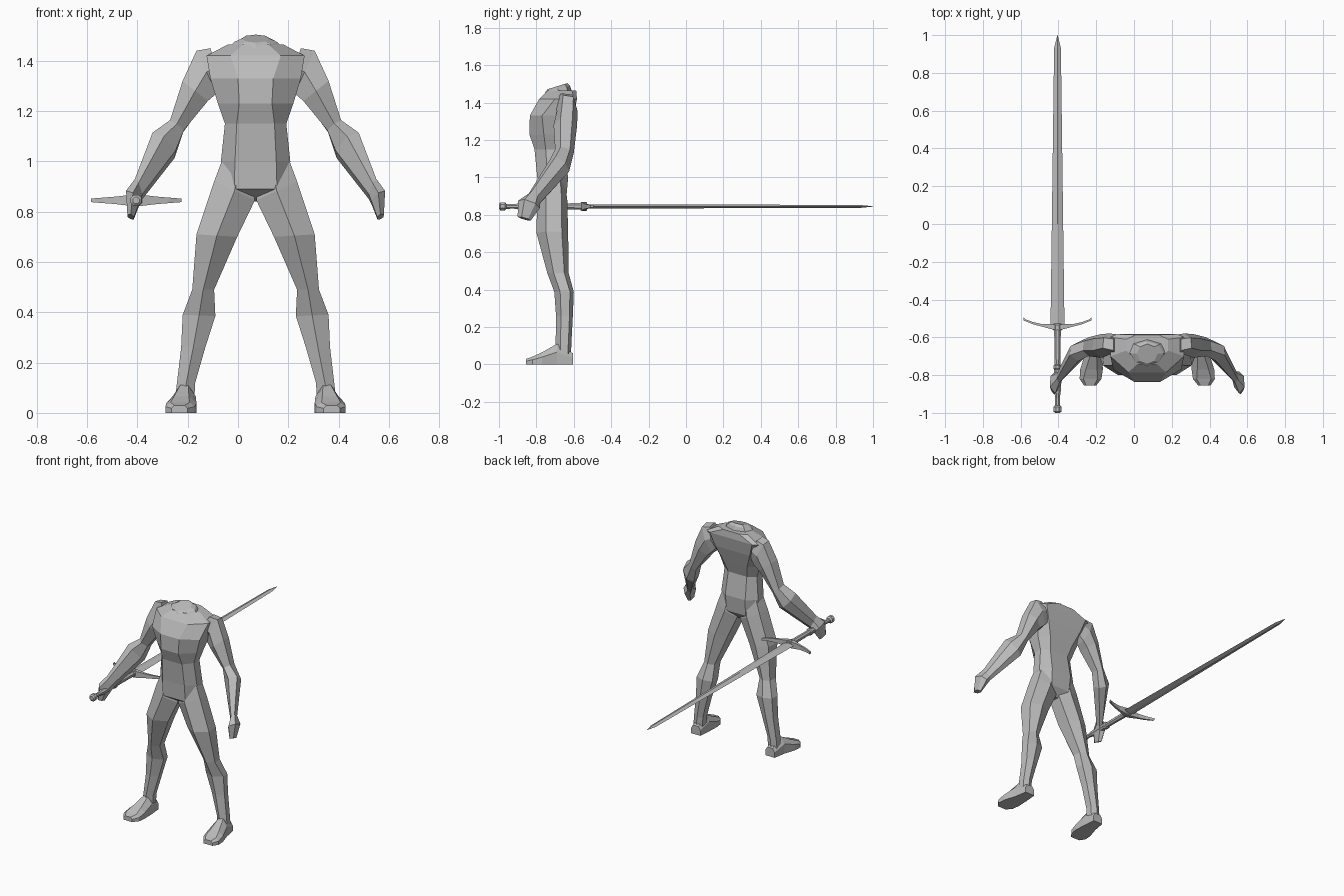
import bpy, bmesh, math
from mathutils import Vector

CX = 0.07                      # body centre line
SX, SZ = -0.405, 0.845         # sword axis

grey = bpy.data.materials.new("plain grey")
grey.diffuse_color = (0.5, 0.5, 0.5, 1)


def loft(name, rings, mirror=False):
    """Skin a closed tube through equal-length rings of points."""
    bm = bmesh.new()
    loops = [[bm.verts.new(p) for p in r] for r in rings]
    n = len(loops[0])
    for a, b in zip(loops, loops[1:]):
        for i in range(n):
            j = (i + 1) % n
            bm.faces.new((a[i], a[j], b[j], b[i]))
    bm.faces.new(loops[0][::-1])
    bm.faces.new(loops[-1])
    if mirror:
        geo = bmesh.ops.duplicate(bm, geom=bm.verts[:] + bm.edges[:] + bm.faces[:])["geom"]
        for v in geo:
            if isinstance(v, bmesh.types.BMVert):
                v.co.x = 2 * CX - v.co.x
    bmesh.ops.recalc_face_normals(bm, faces=bm.faces[:])
    me = bpy.data.meshes.new(name)
    bm.to_mesh(me)
    bm.free()
    me.materials.append(grey)
    ob = bpy.data.objects.new(name, me)
    bpy.context.collection.objects.link(ob)
    return ob


HEX = [(0, 1), (1, 0.4), (0.9, -0.6), (0, -1), (-0.9, -0.6), (-1, 0.4)]


def limb_ring(xi, zi, xo, zo, y, ry, dz=0):
    """Six-sided ring from an inner and outer edge point plus depth."""
    c = Vector(((xi + xo) / 2, y, (zi + zo) / 2))
    w = Vector(((xo - xi) / 2, 0, (zo - zi) / 2))
    d = Vector((0, -ry, dz))
    return [c + w * a + d * b for a, b in HEX]


def torso_ring(z, fx, yf, hw, y1, y2, bx, yb):
    half = [(fx, yf), (hw, y1), (hw, y2), (bx, yb)]
    pts = half + [(-x, y) for x, y in reversed(half)]
    return [(CX + x, y, z) for x, y in pts]


# Torso
loft("torso", [torso_ring(*r) for r in [
    (0.84, 0.01, -0.72, 0.015, -0.71, -0.69, 0.01, -0.68),
    (0.89, 0.085, -0.79, 0.12, -0.74, -0.68, 0.07, -0.64),
    (1.00, 0.082, -0.795, 0.138, -0.74, -0.68, 0.075, -0.63),
    (1.15, 0.075, -0.81, 0.122, -0.75, -0.69, 0.07, -0.655),
    (1.23, 0.065, -0.837, 0.15, -0.76, -0.68, 0.09, -0.63),
    (1.33, 0.07, -0.835, 0.18, -0.77, -0.65, 0.13, -0.60),
    (1.42, 0.10, -0.785, 0.195, -0.70, -0.60, 0.16, -0.583),
    (1.465, 0.05, -0.74, 0.11, -0.67, -0.61, 0.06, -0.587)]])


# Neck stump, tilted forward
def neck_ring(r, ry, y, z, slope):
    out = []
    for i in range(8):
        a = math.tau * i / 8
        out.append((CX + r * math.cos(a), y + ry * math.sin(a), z + slope * math.sin(a)))
    return out


loft("neck", [neck_ring(0.11, 0.075, -0.685, 1.45, 0.01),
              neck_ring(0.085, 0.065, -0.685, 1.475, 0.015),
              neck_ring(0.055, 0.052, -0.687, 1.488, 0.016)])

# Arms with hands
loft("arms", [limb_ring(*r) for r in [
    (0.20, 1.30, 0.25, 1.45, -0.645, 0.06),
    (0.225, 1.27, 0.305, 1.44, -0.635, 0.055),
    (0.26, 1.24, 0.36, 1.32, -0.645, 0.063),
    (0.355, 1.12, 0.41, 1.16, -0.65, 0.05, 0.01),
    (0.388, 1.03, 0.48, 1.10, -0.675, 0.05, 0.035),
    (0.52, 0.86, 0.55, 0.92, -0.81, 0.03, 0.025),
    (0.53, 0.835, 0.585, 0.875, -0.84, 0.058, 0.02),
    (0.553, 0.775, 0.58, 0.785, -0.865, 0.035, 0.01)]], mirror=True)

# Legs
loft("legs", [limb_ring(*r) for r in [
    (0.08, 0.90, 0.205, 1.00, -0.715, 0.07),
    (0.073, 0.845, 0.235, 0.92, -0.715, 0.08),
    (0.143, 0.70, 0.305, 0.71, -0.715, 0.085),
    (0.235, 0.49, 0.322, 0.49, -0.685, 0.057),
    (0.23, 0.385, 0.36, 0.39, -0.652, 0.052),
    (0.27, 0.26, 0.366, 0.26, -0.65, 0.045),
    (0.31, 0.12, 0.385, 0.10, -0.655, 0.042),
    (0.315, 0.03, 0.39, 0.03, -0.655, 0.04)]], mirror=True)


# Feet
def foot_ring(y, x1, x2, h, inset):
    return [(x1, y, 0), (x2, y, 0), (x2, y, h * 0.6),
            (x2 - inset, y, h), (x1 + inset, y, h), (x1, y, h * 0.6)]


loft("feet", [foot_ring(*r) for r in [
    (-0.605, 0.315, 0.385, 0.06, 0.015),
    (-0.69, 0.308, 0.40, 0.11, 0.03),
    (-0.77, 0.305, 0.425, 0.065, 0.03),
    (-0.82, 0.312, 0.428, 0.042, 0.02),
    (-0.855, 0.34, 0.405, 0.03, 0.012)]], mirror=True)


# Sword grip and pommel, turned along y
def turned(y, r, n=8):
    return [(SX + r * math.cos(math.tau * (i + 0.5) / n), y,
             SZ + r * math.sin(math.tau * (i + 0.5) / n)) for i in range(n)]


loft("sword_grip", [turned(y, r) for y, r in [
    (-1.0, 0.014), (-0.992, 0.024), (-0.968, 0.024), (-0.96, 0.014),
    (-0.92, 0.013), (-0.88, 0.02), (-0.77, 0.02), (-0.765, 0.024),
    (-0.75, 0.024), (-0.745, 0.017), (-0.56, 0.019)]])


# Cross guard, swept towards the tip
def guard_ring(x, y, ty, tz):
    return [(SX + x, y - ty, SZ - tz), (SX + x, y + ty, SZ - tz),
            (SX + x, y + ty, SZ + tz), (SX + x, y - ty, SZ + tz)]


side = [(0.022, -0.545, 0.014, 0.022), (0.08, -0.537, 0.007, 0.015),
        (0.13, -0.525, 0.006, 0.011), (0.168, -0.51, 0.005, 0.008),
        (0.18, -0.503, 0.008, 0.007)]
loft("sword_guard", [guard_ring(-x, *r) for x, *r in reversed(side)]
     + [guard_ring(x, *r) for x, *r in side])
loft("guard_collar", [turned(-0.565, 0.022), turned(-0.555, 0.027),
                      turned(-0.535, 0.027), turned(-0.528, 0.02)])

# Blade with a diamond section
loft("sword_blade", [[(SX - w, y, SZ), (SX, y, SZ - t), (SX + w, y, SZ), (SX, y, SZ + t)]
                     for y, w, t in [(-0.54, 0.037, 0.011), (0.0, 0.03, 0.010),
                                     (0.93, 0.018, 0.008), (1.0, 0.001, 0.001)]])
